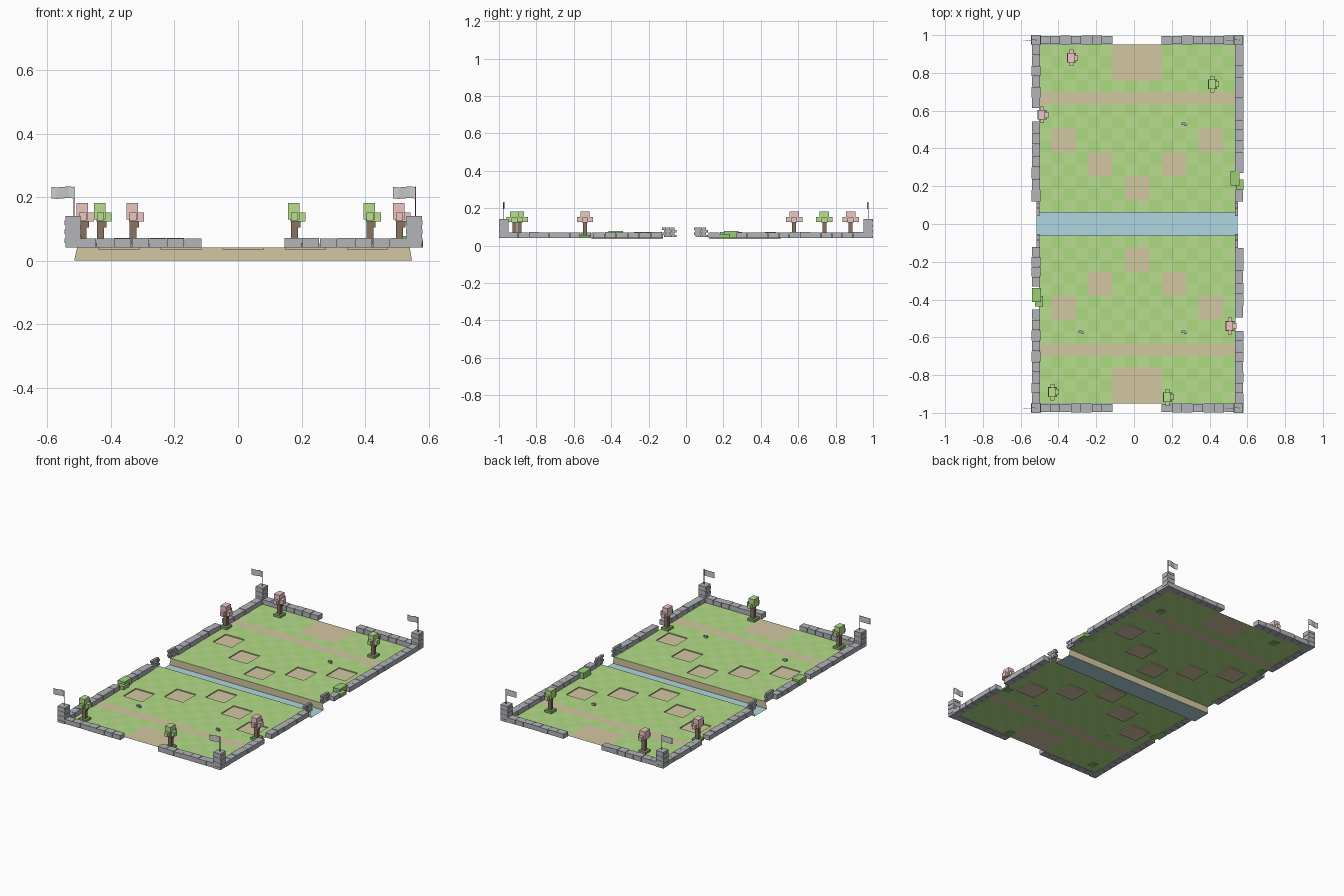
import bpy, bmesh, random
from mathutils import Matrix, Vector

if "Cube" in bpy.data.objects:
    bpy.data.objects.remove(bpy.data.objects["Cube"])

random.seed(4)
G = 0.042          # ground level


def mat(name, r, g, b):
    m = bpy.data.materials.new(name)
    m.diffuse_color = (r, g, b, 1)
    m.use_nodes = True
    m.node_tree.nodes["Principled BSDF"].inputs["Base Color"].default_value = m.diffuse_color
    return m


GRASS_A = mat("grass_light", 0.48, 0.73, 0.27)
GRASS_B = mat("grass_dark", 0.42, 0.71, 0.22)
DIRT = mat("dirt", 0.65, 0.57, 0.36)
WATER = mat("water", 0.43, 0.68, 0.74)
STONE = mat("stone", 0.45, 0.46, 0.49)
BARK = mat("bark", 0.25, 0.17, 0.12)
LEAF = mat("leaf", 0.48, 0.73, 0.27)
PINK = mat("blossom", 0.84, 0.57, 0.53)
BUSH = mat("bush", 0.33, 0.62, 0.18)
MOSS = mat("moss", 0.25, 0.42, 0.15)


def finish(name, bm, mats):
    me = bpy.data.meshes.new(name)
    bm.to_mesh(me)
    bm.free()
    for m in mats:
        me.materials.append(m)
    ob = bpy.data.objects.new(name, me)
    bpy.context.collection.objects.link(ob)
    return ob


def box(bm, x0, x1, y0, y1, z0, z1, mi=0):
    c = Vector(((x0 + x1) / 2, (y0 + y1) / 2, (z0 + z1) / 2))
    s = Matrix.Diagonal((x1 - x0, y1 - y0, z1 - z0, 1))
    r = bmesh.ops.create_cube(bm, size=1, matrix=Matrix.Translation(c) @ s)
    for f in {f for v in r["verts"] for f in v.link_faces}:
        f.material_index = mi


def quad(bm, pts, mi=0):
    f = bm.faces.new([bm.verts.new(p) for p in pts])
    f.material_index = mi


# Tiled ground halves with path, gate patch and shallow pits
TX, TY, X0, Y0 = 0.065, 0.0635, -0.503, 0.061
PITS = [(7, 1), (4, 3), (10, 3), (1, 5), (13, 5)]
for name, sg in (("back_field", 1), ("front_field", -1)):
    bm = bmesh.new()

    def rect(x0, x1, y0, y1, z, mi):
        p = [(x0, sg * y0, z), (x1, sg * y0, z), (x1, sg * y1, z), (x0, sg * y1, z)]
        quad(bm, p if sg > 0 else p[::-1], mi)

    for i in range(16):
        for j in range(14):
            if any(i - a in (0, 1) and j - b in (0, 1) for a, b in PITS):
                continue
            mi = 2 if j == 9 or (j > 10 and 6 <= i <= 9) else (i + j) % 2
            rect(X0 + i * TX, X0 + (i + 1) * TX, Y0 + j * TY, Y0 + (j + 1) * TY, G, mi)
    for a, b in PITS:
        x0, y0 = X0 + a * TX, Y0 + b * TY
        x1, y1 = x0 + 2 * TX, y0 + 2 * TY
        rect(x0, x1, y0, y1, G - 0.006, 2)
        ring = [(x0, y0), (x1, y0), (x1, y1), (x0, y1)]
        for k in range(4):
            (ax, ay), (bx, by) = ring[k], ring[(k + 1) % 4]
            p = [(ax, sg * ay, G), (bx, sg * by, G),
                 (bx, sg * by, G - 0.006), (ax, sg * ay, G - 0.006)]
            quad(bm, p if sg > 0 else p[::-1], 2)
    finish(name, bm, [GRASS_A, GRASS_B, DIRT])

# River and its two banks
bm = bmesh.new()
quad(bm, [(-0.515, -0.061, 0), (0.547, -0.061, 0), (0.547, 0.061, 0), (-0.515, 0.061, 0)])
finish("river", bm, [WATER])
for name, y in (("front_bank", -0.061), ("back_bank", 0.061)):
    bm = bmesh.new()
    p = [(-0.515, y, 0), (0.547, y, 0), (0.54, y, G), (-0.506, y, G)]
    quad(bm, p if y > 0 else p[::-1])
    finish(name, bm, [DIRT])


# Low stone walls made of slightly uneven blocks
def wall(name, axis, centre, a, b):
    bm = bmesh.new()
    n = max(1, round((b - a) / 0.058))
    step = (b - a) / n
    for k in range(n):
        lo, hi = a + k * step, a + (k + 1) * step - 0.002
        w = 0.021 + random.uniform(0, 0.0025)
        z1 = 0.069 + random.uniform(0, 0.003)
        if axis == "x":
            box(bm, lo, hi, centre - w, centre + w, 0.041, z1)
        else:
            box(bm, centre - w, centre + w, lo, hi, 0.041, z1)
    finish(name, bm, [STONE])


XL, XR, YE = -0.519, 0.557, 0.974
for side, y in (("front", -YE), ("back", YE)):
    wall(side + "_wall_left", "x", y, -0.5, -0.112)
    wall(side + "_wall_right", "x", y, 0.146, 0.535)
for k, (a, b) in enumerate([(-0.95, -0.45), (-0.33, -0.12), (0.12, 0.545), (0.615, 0.95)]):
    wall(f"left_wall_{k}", "y", XL, a, b)
for k, (a, b) in enumerate([(-0.95, -0.565), (-0.495, -0.125), (0.12, 0.18), (0.27, 0.95)]):
    wall(f"right_wall_{k}", "y", XR, a, b)

# Brick panels where the walls meet the river
for k, (x, y) in enumerate([(-0.509, -0.09), (-0.509, 0.08), (0.543, -0.09), (0.543, 0.08)]):
    bm = bmesh.new()
    for r in range(4):
        z, s = 0.045 + r * 0.0128, 0.005 * (-1) ** r
        for c in (-1, 0, 1):
            yc = y + c * 0.0225 + s
            box(bm, x - 0.008, x + 0.008, yc - 0.0105, yc + 0.0105, z, z + 0.0124)
    finish(f"river_panel_{k}", bm, [STONE])

# Corner towers, poles and waving flags
for k, (x, y) in enumerate([(sx, sy) for sx in (XL, XR - 0.003) for sy in (-YE, YE)]):
    bm = bmesh.new()
    for r in range(7):
        w, d = (0.026, 0.024) if r % 2 else (0.024, 0.026)
        z = 0.041 + r * 0.0143
        box(bm, x - w, x + w, y - d, y + d, z, z + 0.0143)
    finish(f"corner_tower_{k}", bm, [STONE])
    bm = bmesh.new()
    box(bm, x + 0.002, x + 0.005, y - 0.0015, y + 0.0015, 0.14, 0.234)
    finish(f"flag_pole_{k}", bm, [BARK])
    bm = bmesh.new()
    xs = [x + 0.003 - 0.0175 * i for i in range(5)]
    off = [0, 0.003, 0, -0.003, 0]
    low = [bm.verts.new((a, y + o, 0.196 + o * 0.5)) for a, o in zip(xs, off)]
    top = [bm.verts.new((a, y + o, 0.232 + o * 0.5)) for a, o in zip(xs, off)]
    for i in range(4):
        bm.faces.new((low[i], low[i + 1], top[i + 1], top[i]))
    ob = finish(f"flag_{k}", bm, [])
    ob.modifiers.new("cloth", "SOLIDIFY").thickness = 0.002

# Blocky trees: moss base, trunk, cross-shaped crown
TREES = [(-0.33, 0.88, PINK), (-0.487, 0.578, PINK), (0.508, -0.54, PINK),
         (0.415, 0.74, LEAF), (-0.432, -0.89, LEAF), (0.178, -0.917, LEAF)]
for k, (x, y, leaf) in enumerate(TREES):
    bm = bmesh.new()
    box(bm, x - 0.024, x + 0.024, y - 0.026, y + 0.026, 0.041, 0.056)
    finish(f"tree_base_{k}", bm, [MOSS])
    bm = bmesh.new()
    box(bm, x - 0.011, x + 0.011, y - 0.011, y + 0.011, G, 0.13)
    box(bm, x + 0.008, x + 0.018, y - 0.007, y + 0.007, 0.105, 0.127)
    finish(f"tree_trunk_{k}", bm, [BARK])
    bm = bmesh.new()
    box(bm, x - 0.021, x + 0.016, y - 0.025, y + 0.025, 0.13, 0.182)
    box(bm, x - 0.011, x + 0.011, y - 0.044, y + 0.044, 0.127, 0.152)
    box(bm, x - 0.013, x + 0.034, y - 0.016, y + 0.016, 0.123, 0.151)
    finish(f"tree_crown_{k}", bm, [leaf])

# Bushes filling wall gaps
for name, x, y, s in (("right_bush", 0.547, 0.228, 1), ("left_bush", -0.509, -0.39, 0.55)):
    bm = bmesh.new()
    a, b = 0.013 * s, 0.014
    box(bm, x - a - 0.024, x - a + 0.024, y + b - 0.038, y + b + 0.038, 0.041, 0.078)
    box(bm, x + a - 0.021, x + a + 0.021, y - b - 0.034, y - b + 0.022, 0.041, 0.063)
    finish(name, bm, [BUSH])

# Small stones in the grass
for k, (x, y) in enumerate([(0.265, 0.53), (-0.28, -0.572), (0.265, -0.572)]):
    bm = bmesh.new()
    box(bm, x - 0.013, x + 0.004, y - 0.006, y + 0.008, 0.041, 0.054)
    box(bm, x + 0.001, x + 0.013, y - 0.01, y + 0.002, 0.041, 0.05)
    finish(f"stone_{k}", bm, [STONE])
